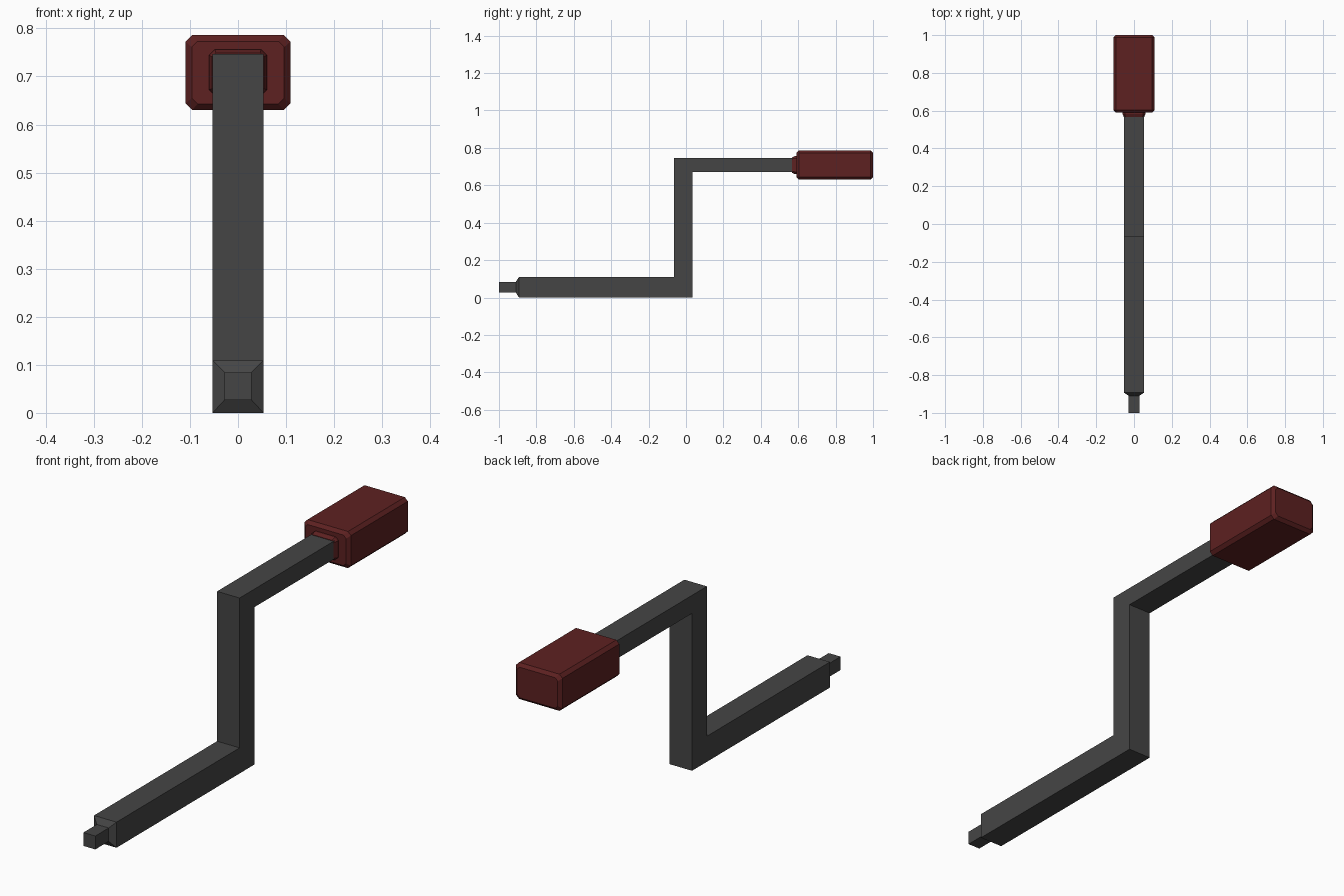
import bpy
import bmesh

cube = bpy.data.objects.get("Cube")
if cube:
    bpy.data.objects.remove(cube, do_unlink=True)


def make_material(name, colour):
    mat = bpy.data.materials.new(name)
    mat.use_nodes = True
    mat.diffuse_color = colour
    mat.node_tree.nodes["Principled BSDF"].inputs["Base Color"].default_value = colour
    return mat


def loft(name, rings, mat):
    """Skin a closed solid through rings with equal point counts."""
    bm = bmesh.new()
    loops = [[bm.verts.new(p) for p in ring] for ring in rings]
    count = len(loops[0])
    for a, b in zip(loops, loops[1:]):
        for i in range(count):
            j = (i + 1) % count
            bm.faces.new((a[i], a[j], b[j], b[i]))
    bm.faces.new(loops[0])
    bm.faces.new(loops[-1])
    bmesh.ops.recalc_face_normals(bm, faces=bm.faces)
    mesh = bpy.data.meshes.new(name)
    bm.to_mesh(mesh)
    bm.free()
    mesh.materials.append(mat)
    obj = bpy.data.objects.new(name, mesh)
    bpy.context.collection.objects.link(obj)
    return obj


def bar_ring(low, high, half):
    """Rectangular section between two (y, z) points."""
    return [(-half, *low), (half, *low), (half, *high), (-half, *high)]


def octagon_ring(y, hx, hz, cut, z=0.708):
    """Rectangle with cut corners, facing along y."""
    corners = [(hx - cut, hz), (hx, hz - cut), (hx, cut - hz), (hx - cut, -hz)]
    points = corners + [(-x, h) for x, h in reversed(corners)]
    return [(x, y, z + h) for x, h in points]


metal = make_material("dark grey metal", (0.06, 0.06, 0.06, 1))
red = make_material("dark red grip", (0.11, 0.015, 0.015, 1))

# Cranked bar: narrow drive tip, tapered shoulder, then two mitred bends
W = 0.053
loft("crank_bar", [
    bar_ring((-1.0, 0.027), (-1.0, 0.084), 0.028),
    bar_ring((-0.91, 0.027), (-0.91, 0.084), 0.028),
    bar_ring((-0.893, 0.0), (-0.893, 0.109), W),
    bar_ring((0.035, 0.0), (-0.065, 0.109), W),
    bar_ring((0.035, 0.67), (-0.065, 0.747), W),
    bar_ring((0.6, 0.67), (0.6, 0.747), W),
], metal)

# Grip: small flared collar stepping out to a chamfered block
loft("grip", [
    octagon_ring(0.567, 0.054, 0.041, 0.008),
    octagon_ring(0.582, 0.06, 0.048, 0.012),
    octagon_ring(0.59, 0.06, 0.048, 0.012),
    octagon_ring(0.59, 0.096, 0.065, 0.012),
    octagon_ring(0.604, 0.109, 0.078, 0.014),
    octagon_ring(0.987, 0.109, 0.078, 0.014),
    octagon_ring(1.0, 0.096, 0.065, 0.012),
], red)
